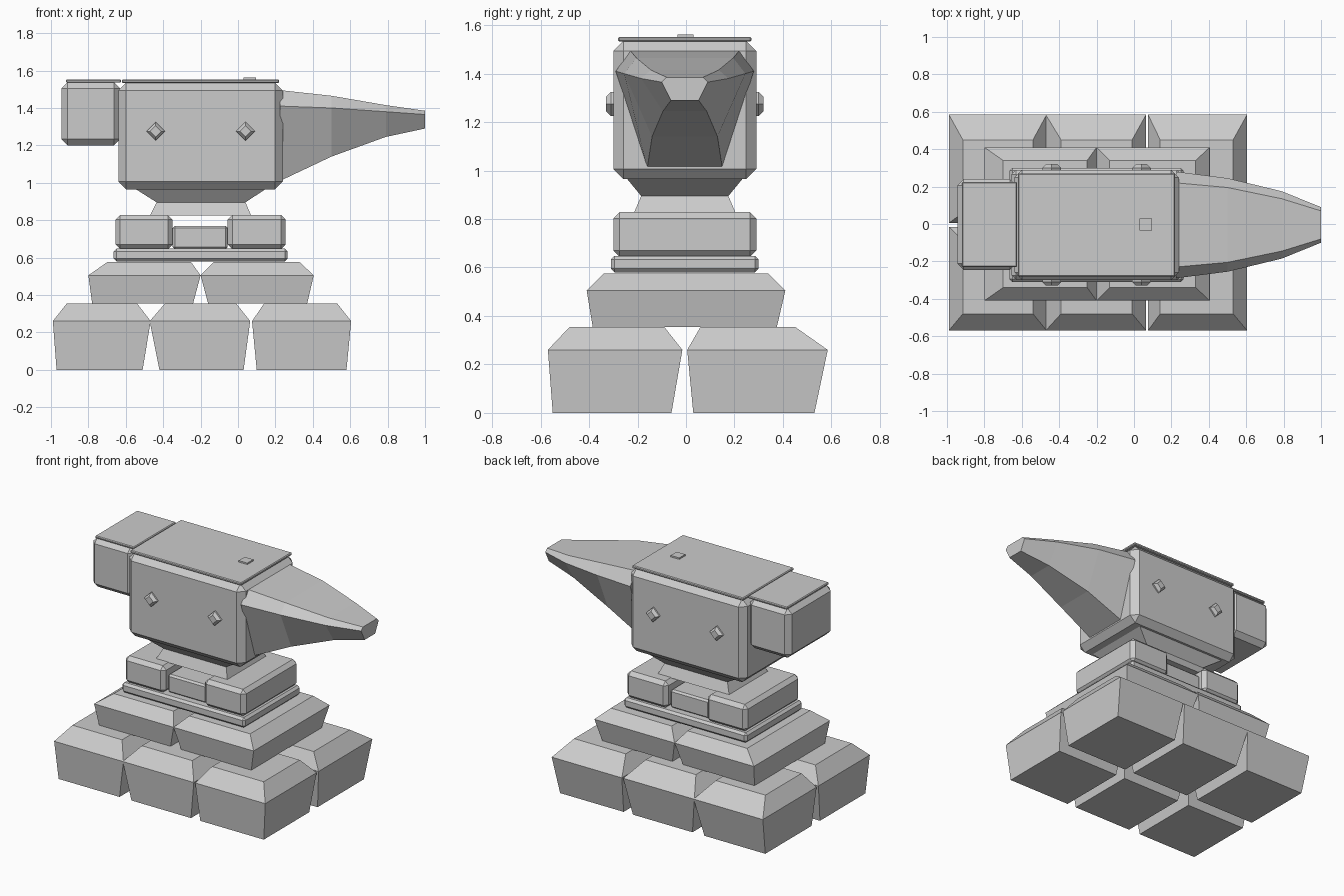
import bpy, bmesh
from mathutils import Matrix

cube = bpy.data.objects.get("Cube")
if cube:
    bpy.data.objects.remove(cube, do_unlink=True)

GREY = (0.6, 0.6, 0.6, 1)
grey = bpy.data.materials.new("grey")
grey.use_nodes = True
grey.diffuse_color = GREY
grey.node_tree.nodes["Principled BSDF"].inputs["Base Color"].default_value = GREY


def finish(name, bm):
    bmesh.ops.recalc_face_normals(bm, faces=bm.faces)
    mesh = bpy.data.meshes.new(name)
    bm.to_mesh(mesh)
    bm.free()
    mesh.materials.append(grey)
    obj = bpy.data.objects.new(name, mesh)
    bpy.context.collection.objects.link(obj)
    return obj


def block(name, x, y, z, bevel=0):
    """Box between the given limits with single-step chamfered edges."""
    bm = bmesh.new()
    bmesh.ops.create_cube(bm, size=1)
    lims = (x, y, z)
    for v in bm.verts:
        v.co = [a + (b - a) * (c + 0.5) for (a, b), c in zip(lims, v.co)]
    if bevel:
        bmesh.ops.bevel(bm, geom=bm.edges[:], offset=bevel, segments=1,
                        affect='EDGES', profile=0.5)
    return finish(name, bm)


def loft(name, sections):
    """Skin a list of equal-length point loops and cap both ends."""
    bm = bmesh.new()
    rings = [[bm.verts.new(p) for p in s] for s in sections]
    n = len(rings[0])
    for a, b in zip(rings, rings[1:]):
        for i in range(n):
            j = (i + 1) % n
            bm.faces.new((a[i], a[j], b[j], b[i]))
    bm.faces.new(rings[0])
    bm.faces.new(rings[-1])
    return finish(name, bm)


def rect(x0, x1, y0, y1, z):
    return [(x0, y0, z), (x1, y0, z), (x1, y1, z), (x0, y1, z)]


def stone(name, xs, ys, zs):
    """Cut stone: foot, bulging waist line and smaller top."""
    return loft(name, [rect(*x, *y, z) for x, y, z in zip(xs, ys, zs)])


# Lower course of six stones
columns = {
    "left": [(0.10, 0.58), (0.075, 0.605), (0.14, 0.53)],
    "middle": [(-0.42, 0.03), (-0.472, 0.065), (-0.39, -0.01)],
    "right": [(-0.97, -0.51), (-0.99, -0.467), (-0.915, -0.54)],
}
rows = {
    "front": [(-0.55, -0.06), (-0.57, -0.015), (-0.48, -0.09)],
    "back": [(0.03, 0.53), (0.005, 0.585), (0.06, 0.45)],
}
for cname, xs in columns.items():
    for rname, ys in rows.items():
        stone(f"lower_stone_{rname}_{cname}", xs, ys, (0, 0.26, 0.355))

# Upper course of two stones
upper_y = [(-0.385, 0.375), (-0.41, 0.41), (-0.34, 0.34)]
upper_z = (0.355, 0.505, 0.575)
stone("upper_stone_right", [(-0.78, -0.24), (-0.80, -0.2), (-0.70, -0.25)], upper_y, upper_z)
stone("upper_stone_left", [(-0.16, 0.37), (-0.2, 0.405), (-0.13, 0.33)], upper_y, upper_z)

# Base plate and feet
block("base_plate", (-0.665, 0.265), (-0.31, 0.30), (0.58, 0.648), 0.015)
block("foot_right", (-0.655, -0.35), (-0.30, 0.29), (0.645, 0.828), 0.025)
block("foot_left", (-0.055, 0.255), (-0.30, 0.29), (0.645, 0.828), 0.025)
block("foot_bridge", (-0.35, -0.055), (-0.26, 0.25), (0.645, 0.77), 0.012)

# Waist flaring up into the body
loft("waist", [rect(-0.47, 0.07, -0.215, 0.205, 0.825),
               rect(-0.435, 0.04, -0.185, 0.175, 0.895),
               rect(-0.55, 0.15, -0.245, 0.235, 0.968)])

# Body, heel and their top plates
block("body", (-0.64, 0.24), (-0.30, 0.29), (0.965, 1.535), 0.042)
block("body_top_plate", (-0.62, 0.22), (-0.28, 0.27), (1.533, 1.552), 0.005)
block("heel", (-0.945, -0.63), (-0.245, 0.24), (1.2, 1.538), 0.033)
block("heel_top_plate", (-0.92, -0.625), (-0.23, 0.225), (1.535, 1.552), 0.005)
block("top_peg", (0.03, 0.095), (-0.035, 0.03), (1.55, 1.562))

# Horn: x, ridge height and half width, shoulder, underside
horn = [
    (0.225, 1.495, 0.225, 1.41, 0.285, 1.01, 0.155),
    (0.50, 1.465, 0.20, 1.40, 0.25, 1.14, 0.135),
    (0.79, 1.415, 0.14, 1.38, 0.18, 1.245, 0.09),
    (1.0, 1.385, 0.075, 1.365, 0.095, 1.29, 0.057),
]
loft("horn", [[(x, s * w - 0.005, z) for s, w, z in
               ((-1, tw, tz), (1, tw, tz), (1, mw, mz),
                (1, bw, bz), (-1, bw, bz), (-1, mw, mz))]
              for x, tz, tw, mz, mw, bz, bw in horn])

# Diamond rivets on both sides of the body
for side, s in (("front", -1), ("back", 1)):
    for end, cx in (("right", -0.44), ("left", 0.04)):
        loft(f"rivet_{side}_{end}",
             [[(cx + dx * r, s * d - 0.005, 1.275 + dz * r)
               for dx, dz in ((1, 0), (0, 1), (-1, 0), (0, -1))]
              for r, d in ((0.05, 0.285), (0.05, 0.305), (0.03, 0.325))])
